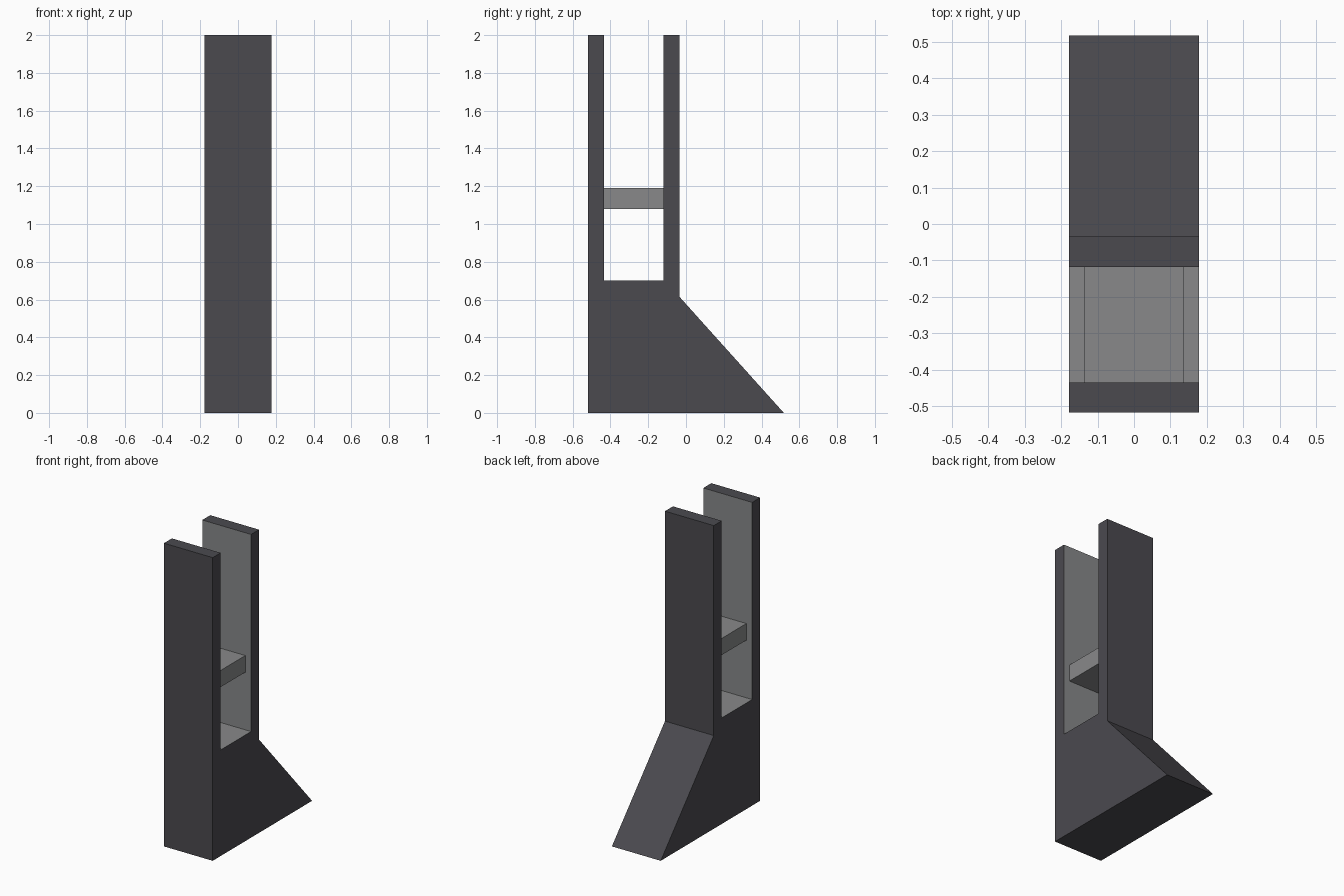
import bpy, bmesh

if "Cube" in bpy.data.objects:
    bpy.data.objects.remove(bpy.data.objects["Cube"])

HALF_W = 0.178


def material(name, rgb):
    m = bpy.data.materials.new(name)
    m.diffuse_color = (*rgb, 1)
    m.use_nodes = True
    m.node_tree.nodes["Principled BSDF"].inputs["Base Color"].default_value = m.diffuse_color
    return m


dark = material("dark grey", (0.070, 0.068, 0.078))
light = material("light grey", (0.246, 0.250, 0.254))


def extrude_profile(name, profile, half_w, mats):
    """Extrude a (y, z) profile along x, centred on x = 0."""
    bm = bmesh.new()
    face = bm.faces.new([bm.verts.new((-half_w, y, z)) for y, z in profile])
    ext = bmesh.ops.extrude_face_region(bm, geom=[face])
    verts = [v for v in ext["geom"] if isinstance(v, bmesh.types.BMVert)]
    bmesh.ops.translate(bm, verts=verts, vec=(2 * half_w, 0, 0))
    bmesh.ops.recalc_face_normals(bm, faces=bm.faces)
    mesh = bpy.data.meshes.new(name)
    bm.to_mesh(mesh)
    bm.free()
    for m in mats:
        mesh.materials.append(m)
    obj = bpy.data.objects.new(name, mesh)
    bpy.context.collection.objects.link(obj)
    return obj


# Slot between the two uprights
SLOT_Y0, SLOT_Y1, SLOT_Z = -0.435, -0.118, 0.70

# Body: sloped foot with two tall uprights
body = extrude_profile("forked_post", [
    (-0.518, 0), (0.518, 0), (-0.035, 0.615), (-0.035, 2), (SLOT_Y1, 2),
    (SLOT_Y1, SLOT_Z), (SLOT_Y0, SLOT_Z), (SLOT_Y0, 2), (-0.518, 2),
], HALF_W, [dark, light])

# Slot lining: faces lying inside the slot are light grey
for p in body.data.polygons:
    inside = SLOT_Y0 - 0.001 < p.center.y < SLOT_Y1 + 0.001
    if inside and abs(p.normal.x) < 0.5 and p.center.z > SLOT_Z - 0.01:
        p.material_index = 1

# Crossbar joining the uprights
extrude_profile("crossbar", [
    (SLOT_Y0, 1.08), (SLOT_Y1, 1.08), (SLOT_Y1, 1.19), (SLOT_Y0, 1.19),
], 0.136, [light])
